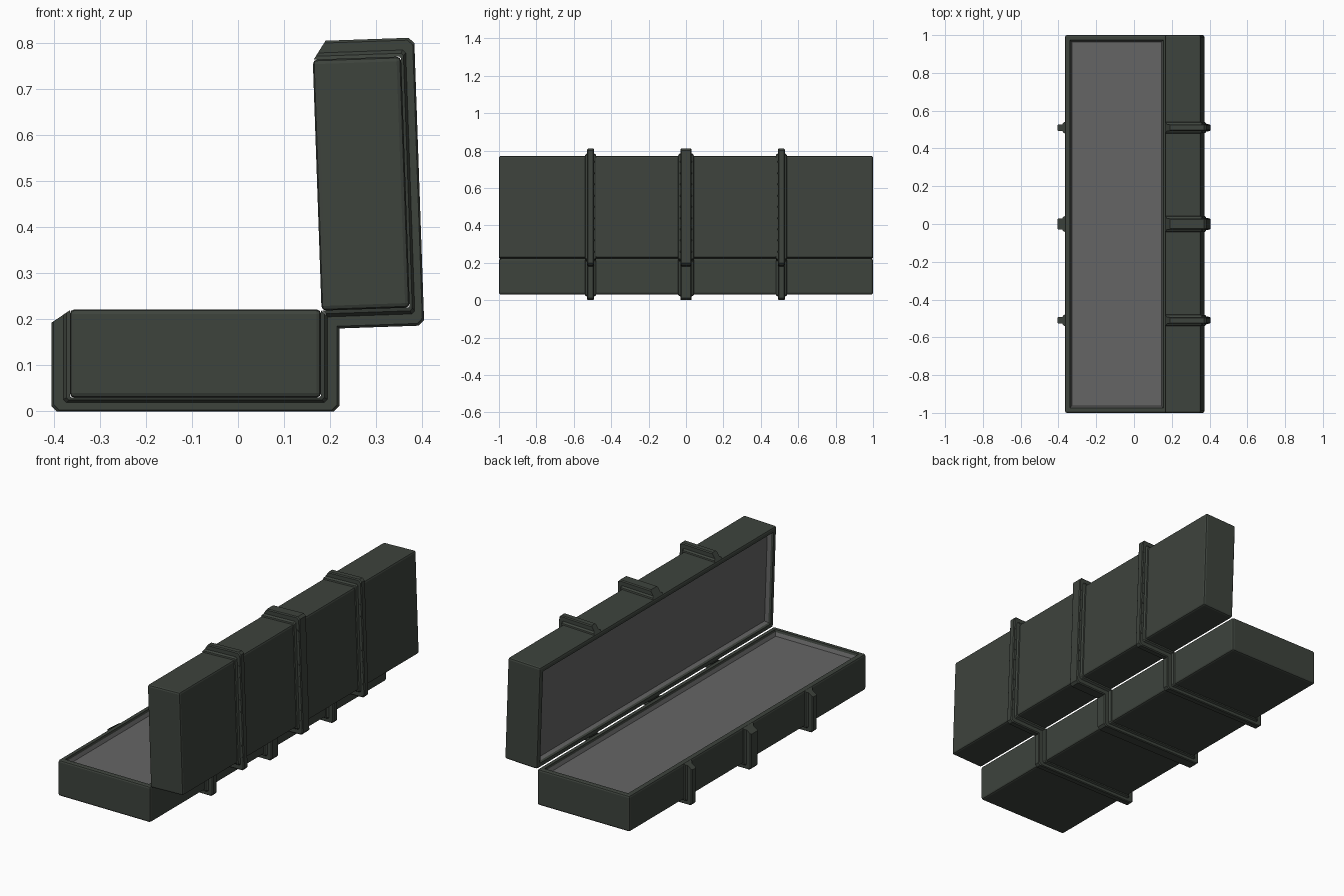
import bpy, bmesh, math
from mathutils import Matrix

cube = bpy.data.objects.get("Cube")
if cube:
    bpy.data.objects.remove(cube, do_unlink=True)


def material(name, rgb):
    m = bpy.data.materials.new(name)
    m.use_nodes = True
    m.diffuse_color = (*rgb, 1)
    m.node_tree.nodes["Principled BSDF"].inputs["Base Color"].default_value = (*rgb, 1)
    return m


GREEN = material("dark green shell", (0.047, 0.056, 0.046))
GREY = material("grey lining", (0.13, 0.13, 0.13))
HALF_W, HALF_L, DEPTH = 0.273, 1.0, 0.192


def finish(bm, name, matrix, mats):
    bmesh.ops.recalc_face_normals(bm, faces=bm.faces)
    mesh = bpy.data.meshes.new(name)
    bm.to_mesh(mesh)
    bm.free()
    for m in mats:
        mesh.materials.append(m)
    obj = bpy.data.objects.new(name, mesh)
    bpy.context.collection.objects.link(obj)
    obj.matrix_world = matrix


# Shell: bevelled tray with a stepped lip and a lined recess, opening at local z = 0
def shell(name, matrix):
    bm = bmesh.new()
    bmesh.ops.create_cube(bm, size=1)
    bmesh.ops.scale(bm, vec=(2 * HALF_W, 2 * HALF_L, DEPTH), verts=bm.verts)
    bmesh.ops.translate(bm, vec=(0, 0, -DEPTH / 2), verts=bm.verts)
    bmesh.ops.bevel(bm, geom=bm.edges[:], offset=0.01, segments=2, profile=0.5,
                    affect='EDGES')
    top = max(bm.faces, key=lambda f: f.calc_center_median().z)
    for thickness, drop in ((0.022, 0), (0.004, 0.012)):
        bmesh.ops.inset_region(bm, faces=[top], thickness=thickness, depth=-drop,
                               use_boundary=True)
    wall = bmesh.ops.inset_region(bm, faces=[top], thickness=0.011, depth=-0.018,
                                  use_boundary=True)["faces"]
    for f in wall + [top]:
        f.material_index = 1
    finish(bm, name, matrix, [GREEN, GREY])


# Strap: raised rib swept around three sides of a shell, latch end at +x
def strap(name, matrix, y, half_width):
    bm = bmesh.new()
    base = half_width + 0.012
    section = [(base, 0), (base - 0.002, 0.007), (half_width, 0.014),
               (half_width, 0.035), (half_width - 0.005, 0.04)]
    section = [(-w, d) for w, d in section] + [(w, d) for w, d in reversed(section)]
    rings = []
    for w, d in section:
        x, z = HALF_W + d, -DEPTH - 0.75 * d
        c = 0.004 + 0.2 * d
        path = [(-x, -0.85 * d - 0.002), (-x, z + c), (-x + c, z),
                (x - c, z), (x, z + c), (x, -0.68 * d - 0.002)]
        rings.append([bm.verts.new((px, y + w, pz)) for px, pz in path])
    for a, b in zip(rings, rings[1:] + rings[:1]):
        for i in range(len(a) - 1):
            bm.faces.new((a[i], a[i + 1], b[i + 1], b[i]))
    for end in (0, -1):
        bm.faces.new([r[end] for r in rings])
    finish(bm, name, matrix, [GREEN])


# Rivets: small studs in a row on both flanks of a strap
def rivets(name, matrix, y, half_width):
    bm = bmesh.new()
    turn = Matrix.Rotation(math.pi / 2, 4, 'X')
    for side in (-1, 1):
        for i in range(9):
            place = Matrix.Translation((-0.24 + 0.06 * i, y + side * half_width, -0.211))
            bmesh.ops.create_cone(bm, cap_ends=True, segments=8, radius1=0.004,
                                  radius2=0.004, depth=0.003, matrix=place @ turn)
    finish(bm, name, matrix, [GREEN])


# Lower half lies flat; the lid is the same half swung open on the hinge side
base_frame = Matrix.Translation((-0.0925, 0, 0.222)) @ Matrix.Rotation(math.pi, 4, 'Z')
lid_frame = (Matrix.Translation((0.172, 0, 0.492))
             @ Matrix.Rotation(math.radians(-92), 4, 'Y'))
STRAPS = (("front", -0.51, 0.018), ("middle", 0, 0.03), ("back", 0.51, 0.018))

for part, frame in (("base", base_frame), ("lid", lid_frame)):
    shell(part + "_shell", frame)
    for label, y, half_width in STRAPS:
        # the base frame is turned half way round, so its y is flipped
        sy = -y if part == "base" else y
        strap(f"{part}_{label}_strap", frame, sy, half_width)
        if part == "lid":
            rivets(f"{part}_{label}_rivets", frame, sy, half_width)
